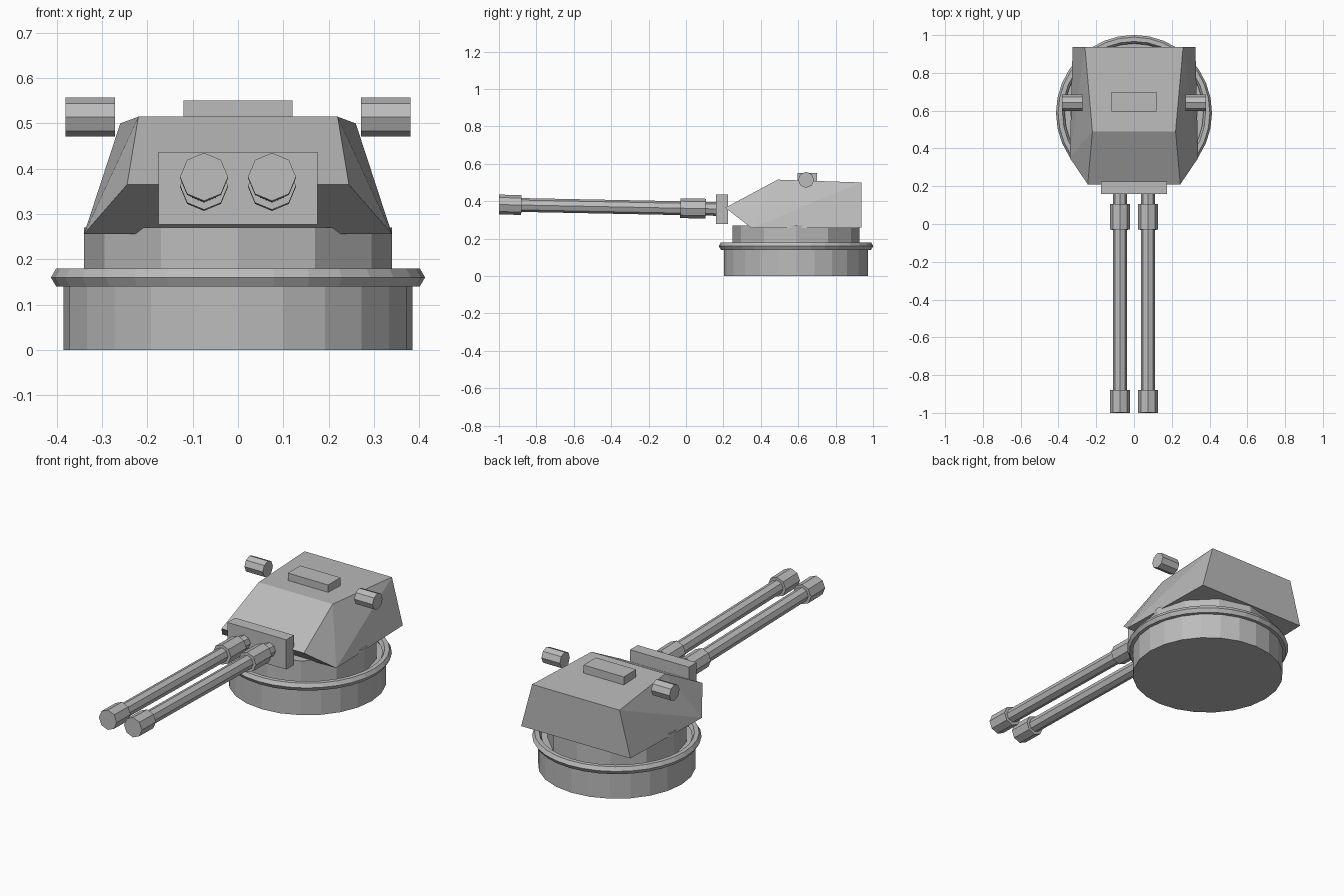
import bpy, bmesh, math
from mathutils import Matrix, Vector

cube = bpy.data.objects.get("Cube")
if cube:
    bpy.data.objects.remove(cube, do_unlink=True)

gray = bpy.data.materials.new("gunmetal gray")
gray.use_nodes = True
color = (0.5, 0.5, 0.5, 1)
gray.diffuse_color = color
gray.node_tree.nodes["Principled BSDF"].inputs["Base Color"].default_value = color

CENTER_Y = 0.588  # turret rotation axis


def finish(name, bm):
    bmesh.ops.recalc_face_normals(bm, faces=bm.faces)
    mesh = bpy.data.meshes.new(name)
    bm.to_mesh(mesh)
    bm.free()
    mesh.materials.append(gray)
    obj = bpy.data.objects.new(name, mesh)
    bpy.context.collection.objects.link(obj)
    return obj


def rod(name, start, end, radius, sides):
    """Capped prism between two points."""
    start, end = Vector(start), Vector(end)
    axis = end - start
    bm = bmesh.new()
    place = Matrix.Translation((start + end) / 2) @ axis.to_track_quat('Z', 'Y').to_matrix().to_4x4()
    bmesh.ops.create_cone(bm, cap_ends=True, segments=sides, radius1=radius,
                          radius2=radius, depth=axis.length, matrix=place)
    return finish(name, bm)


def box(name, low, high):
    low, high = Vector(low), Vector(high)
    bm = bmesh.new()
    bmesh.ops.create_cube(bm, size=1, matrix=Matrix.Translation((low + high) / 2)
                          @ Matrix.Diagonal((*(high - low), 1)))
    return finish(name, bm)


# Round base and narrower collar
rod("base", (0, CENTER_Y, 0), (0, CENTER_Y, 0.14), 0.385, 24)
rod("collar", (0, CENTER_Y, 0.13), (0, CENTER_Y, 0.27), 0.34, 12)

# Bearing ring with a hexagonal section
bpy.ops.mesh.primitive_torus_add(major_segments=32, minor_segments=6, major_radius=0.39,
                                 minor_radius=0.023, location=(0, CENTER_Y, 0.16))
ring = bpy.context.object
ring.name = "bearing_ring"
ring.data.materials.append(gray)

# Armoured housing: five corners on each side
corners = [(0.245, 0.21, 0.365), (0.22, 0.49, 0.515), (0.26, 0.937, 0.5),
           (0.325, 0.937, 0.258), (0.34, 0.35, 0.256)]
bm = bmesh.new()
left = [bm.verts.new(c) for c in corners]
right = [bm.verts.new((-x, y, z)) for x, y, z in corners]
for i in range(5):
    j = (i + 1) % 5
    bm.faces.new((left[i], left[j], right[j], right[i]))
nose, top_front, top_back, low_back, low_front = range(5)
for side in (left, right):
    for tri in ((nose, top_front, low_front), (top_front, top_back, low_front),
                (top_back, low_back, low_front)):
        bm.faces.new([side[k] for k in tri])
finish("housing", bm)

# Gun shield and roof hatch
box("gun_shield", (-0.175, 0.16, 0.277), (0.175, 0.225, 0.437))
box("roof_hatch", (-0.12, 0.595, 0.49), (0.12, 0.7, 0.551))


# Guns rise slightly toward the muzzle
def gun_point(x, y):
    return (x, y, 0.362 - 0.02 * y)


for side, s in (("left", 1), ("right", -1)):
    x = 0.075 * s
    for part, y0, y1, r in (("barrel", 0.2, -0.95, 0.037), ("sleeve", 0.105, -0.03, 0.053),
                            ("muzzle", -0.88, -1, 0.053)):
        rod(f"{side}_{part}", gun_point(x, y0), gun_point(x, y1), r, 8)
    # Rangefinder drums beside the roof
    rod(f"{side}_rangefinder", (0.272 * s, 0.642, 0.514), (0.381 * s, 0.642, 0.514), 0.043, 8)
